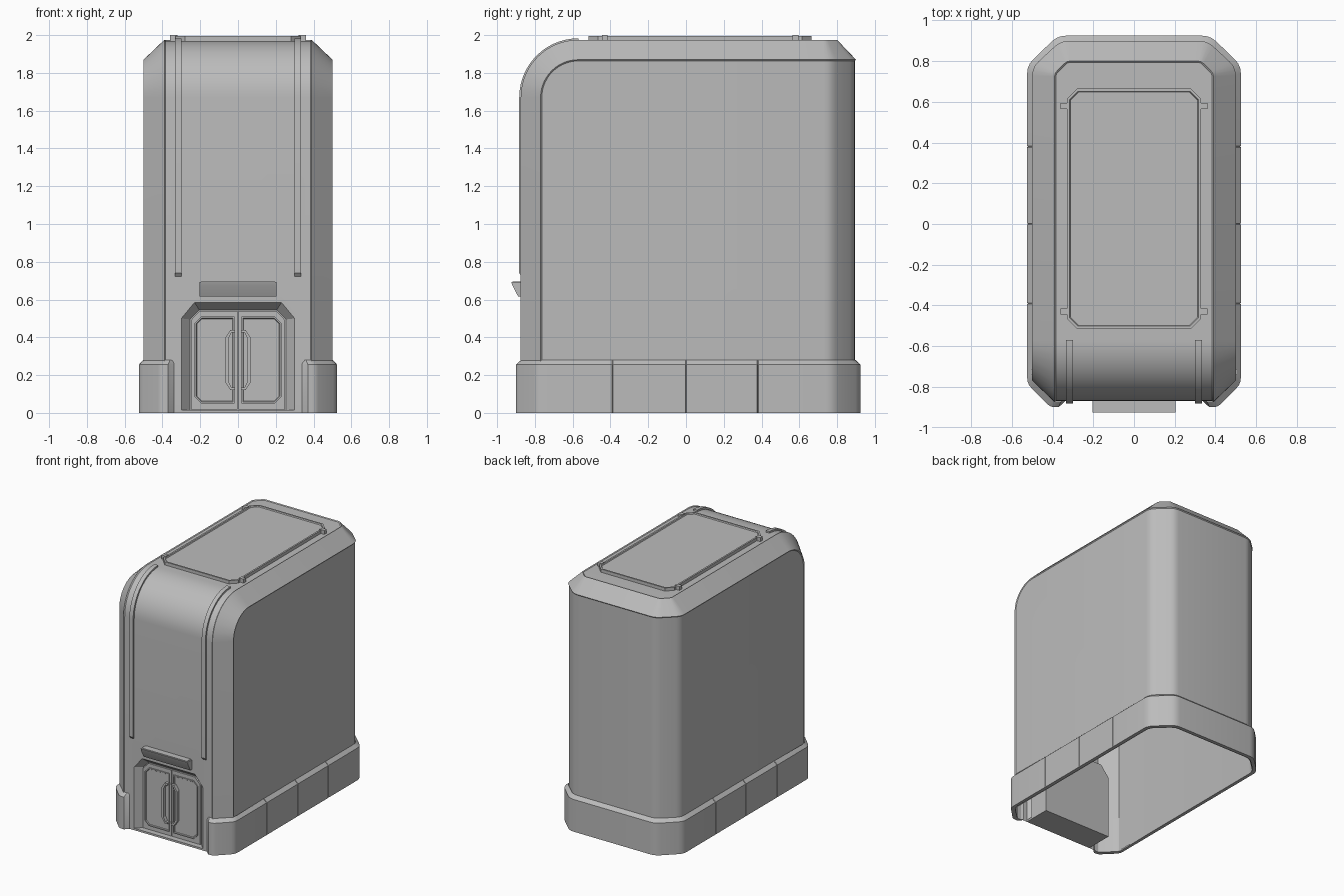
import bpy, bmesh, math
from mathutils import Vector

cube = bpy.data.objects.get("Cube")
if cube:
    bpy.data.objects.remove(cube, do_unlink=True)

grey = bpy.data.materials.new("plain_grey")
grey.use_nodes = True
COLOUR = (0.5, 0.5, 0.5, 1)
grey.diffuse_color = COLOUR
grey.node_tree.nodes["Principled BSDF"].inputs["Base Color"].default_value = COLOUR


def finish(name, bm, recalc=True):
    if recalc:
        bmesh.ops.recalc_face_normals(bm, faces=bm.faces)
    mesh = bpy.data.meshes.new(name)
    bm.to_mesh(mesh)
    bm.free()
    mesh.materials.append(grey)
    ob = bpy.data.objects.new(name, mesh)
    bpy.context.collection.objects.link(ob)
    bpy.ops.object.select_all(action='DESELECT')
    ob.select_set(True)
    bpy.context.view_layer.objects.active = ob
    bpy.ops.object.shade_smooth_by_angle(angle=math.radians(28))
    return ob


def prism(name, pts, axis, a, b, insets=(), face_dir=None):
    """Extrude a 2D outline along an axis; inset the face that points along face_dir."""
    place = {'x': lambda p, d: (d, p[0], p[1]),
             'y': lambda p, d: (p[0], d, p[1]),
             'z': lambda p, d: (p[0], p[1], d)}[axis]
    bm = bmesh.new()
    ends = [[bm.verts.new(place(p, d)) for p in pts] for d in (a, b)]
    n = len(pts)
    for ring in ends:
        bm.faces.new(ring)
    for i in range(n):
        j = (i + 1) % n
        bm.faces.new((ends[0][i], ends[0][j], ends[1][j], ends[1][i]))
    bmesh.ops.recalc_face_normals(bm, faces=bm.faces)
    if insets:
        bm.normal_update()
        face = max(bm.faces, key=lambda f: f.normal.dot(Vector(face_dir)))
        for thick, depth in insets:
            bmesh.ops.inset_region(bm, faces=[face], thickness=thick, depth=depth,
                                   use_even_offset=True)
    return finish(name, bm)


def box(name, x, y, z):
    return prism(name, [(x[0], y[0]), (x[1], y[0]), (x[1], y[1]), (x[0], y[1])], 'z', *z)


def mirrored(half):
    return half + [(-p[0],) + tuple(p[1:]) for p in reversed(half)]


def rounded(keys):
    """Round the inner corners of an open path of (x, y, radius)."""
    out = []
    for i, (x, y, r) in enumerate(keys):
        p = Vector((x, y))
        if r == 0 or i in (0, len(keys) - 1):
            out.append((x, y))
            continue
        a = p + (Vector(keys[i - 1][:2]) - p).normalized() * r
        b = p + (Vector(keys[i + 1][:2]) - p).normalized() * r
        for t in (0, 0.33, 0.67, 1):
            q = a * (1 - t) ** 2 + p * 2 * t * (1 - t) + b * t * t
            out.append((q.x, q.y))
    return out


# Shell: convex form with a rounded front top and chamfered edges, open below
CY, CZ, R_OUT, R_IN = -0.57, 1.67, 0.305, 0.2
STEPS = 14
DOORWAY = [(0.3, 0), (0.3, 0.5), (0.23, 0.585)]


def arc(r):
    angles = [i * math.pi / 2 / STEPS for i in range(STEPS + 1)]
    return [(CY - r * math.cos(a), CZ + r * math.sin(a)) for a in angles]


points = []
for x, r in ((0.39, R_OUT), (0.5, R_IN)):
    for s in (-1, 1):
        points += [(s * x, y, z) for y, z in [(CY - r, 0)] + arc(r)]
low_back = rounded(mirrored([(0.5, 0, 0), (0.5, 0.77, 0.04), (0.36, 0.9, 0.04)]))[1:-1]
top_back = rounded(mirrored([(0.39, 0, 0), (0.39, 0.74, 0.015), (0.33, 0.8, 0.015)]))[1:-1]
points += [(x, y, z) for x, y in low_back for z in (0, CZ + R_IN)]
points += [(x, y, CZ + R_OUT) for x, y in top_back]

bm = bmesh.new()
for p in points:
    bm.verts.new(p)
bmesh.ops.remove_doubles(bm, verts=bm.verts, dist=0.0005)
bmesh.ops.convex_hull(bm, input=bm.verts)
bmesh.ops.delete(bm, geom=[v for v in bm.verts if not v.link_faces], context='VERTS')
bmesh.ops.dissolve_limit(bm, angle_limit=math.radians(1), verts=bm.verts, edges=bm.edges)
bmesh.ops.recalc_face_normals(bm, faces=bm.faces)
bmesh.ops.delete(bm, geom=[f for f in bm.faces if f.normal.z < -0.9], context='FACES')
bm.normal_update()
# Sunken panels that leave the chamfers as a raised trim
wrap = [f for f in bm.faces if abs(f.normal.z) < 0.05
        and (abs(f.normal.x) > 0.999 or f.normal.y > 0.01)]
strip = [f for f in bm.faces if f.normal.y < 0.01
         and max(abs(v.co.x) for v in f.verts) < 0.392]
for region in (wrap, strip):
    bmesh.ops.inset_region(bm, faces=region, thickness=0.007, depth=-0.006,
                           use_even_offset=True, use_boundary=False)
bm.normal_update()
# Doorway cut in the front panel
front = max((f for f in bm.faces if f.normal.y < -0.99), key=lambda f: f.calc_area())
loop = list(front.verts)
for _ in range(len(loop)):
    if loop[0].co.z < 0.02 and loop[-1].co.z < 0.02:
        break
    loop.append(loop.pop(0))
FRONT = loop[0].co.y
side = 1 if loop[-1].co.x > 0 else -1
opening = [bm.verts.new((side * x, FRONT, z)) for x, z in mirrored(DOORWAY)]
bm.faces.remove(front)
bm.faces.new(loop + opening)
finish("shell", bm, recalc=False)

# Door recess: sloped reveal around the doors, and the block behind them
DOOR_Y = -0.82
INNER = [(0.255, 0), (0.255, 0.495), (0.205, 0.545)]
bm = bmesh.new()
rings = [[bm.verts.new((x, y, z)) for x, z in mirrored(half)]
         for half, y in ((DOORWAY, FRONT), (INNER, DOOR_Y))]
for i in range(len(rings[0]) - 1):
    bm.faces.new((rings[0][i], rings[0][i + 1], rings[1][i + 1], rings[1][i]))
finish("door_reveal", bm)
prism("door_block", mirrored(DOORWAY), 'y', DOOR_Y + 0.004, -0.65)
box("threshold", (-0.3, 0.3), (FRONT, DOOR_Y + 0.01), (0, 0.015))

# Double doors with sunken panels and bracket handles
door = [(0.003, 0.018), (0.25, 0.018), (0.25, 0.49), (0.203, 0.54), (0.003, 0.54)]
panel = [(0.018, 0.05), (0.195, 0.05), (0.23, 0.085), (0.23, 0.475), (0.195, 0.51), (0.018, 0.51)]
handle = [(0.015, 0.12), (0.04, 0.12), (0.066, 0.16), (0.066, 0.4), (0.04, 0.44), (0.015, 0.44),
          (0.015, 0.425), (0.034, 0.425), (0.05, 0.395), (0.05, 0.165), (0.034, 0.135), (0.015, 0.135)]
for s, tag in ((1, "left"), (-1, "right")):
    def flip(pts):
        return [(s * x, z) for x, z in pts]
    prism(tag + "_door", flip(door), 'y', DOOR_Y - 0.01, DOOR_Y + 0.01)
    prism(tag + "_door_panel", flip(panel), 'y', DOOR_Y - 0.018, DOOR_Y,
          [(0.008, 0), (0.004, -0.006)], (0, -1, 0))
    prism(tag + "_door_handle", flip(handle), 'y', DOOR_Y - 0.04, DOOR_Y - 0.005)

    # Raised rail running up the front and over the rounded edge
    outer = [(CY - R_OUT - 0.008, 0.74)] + arc(R_OUT + 0.008)
    inner = [(CY - R_OUT + 0.012, 0.715)] + arc(R_OUT - 0.012)
    prism(tag + "_rail", outer + inner[::-1], 'x', s * 0.3, s * 0.333)

    # Hatch hinges
    for y, where in ((-0.43, "front"), (0.58, "back")):
        box(tag + "_hinge_" + where, sorted((s * 0.32, s * 0.36)),
            (y - 0.015, y + 0.015), (1.96, 2.0))

# Overhanging lip above the doors
prism("door_lip", [(-0.86, 0.692), (-0.925, 0.692), (-0.918, 0.672), (-0.888, 0.615), (-0.86, 0.615)],
      'x', -0.205, 0.205, )
box("door_lip_cap", (-0.195, 0.195), (-0.918, -0.86), (0.69, 0.696))

# Roof hatch with a raised rim
hatch = [(0.28, -0.515), (0.33, -0.465), (0.33, 0.615), (0.28, 0.665)]
prism("roof_hatch", mirrored(hatch), 'z', 1.96, 1.994, [(0.013, 0), (0.004, -0.008)], (0, 0, 1))

# Plinth: swept band with a sloped top, upright grooves and a gap at the doors
outer, inner = [(0.34, -0.872, 0), (0.37, -0.9, 0), (0.41, -0.9, 0.02), (0.525, -0.785, 0.03)], \
               [(0.34, -0.862, 0), (0.36, -0.872, 0), (0.385, -0.876, 0.02), (0.503, -0.765, 0.03)]
for y in (-0.39, 0, 0.38):
    for dy, dx in ((-0.003, 0), (0, 0.006), (0.003, 0)):
        outer.append((0.525 - dx, y + dy, 0))
        inner.append((0.498, y + dy, 0))
outer += [(0.525, 0.78, 0.04), (0.375, 0.925, 0.04)]
inner += [(0.498, 0.77, 0.04), (0.36, 0.898, 0.04)]
out_path, in_path = rounded(mirrored(outer)), rounded(mirrored(inner))
bm = bmesh.new()
sections = [[bm.verts.new(c) for c in ((*o, 0), (*o, 0.255), (*i, 0.28), (*i, 0))]
            for o, i in zip(out_path, in_path)]
for a, b in zip(sections, sections[1:]):
    for k in range(4):
        m = (k + 1) % 4
        bm.faces.new((a[k], a[m], b[m], b[k]))
bm.faces.new(sections[0])
bm.faces.new(sections[-1])
finish("plinth", bm)
